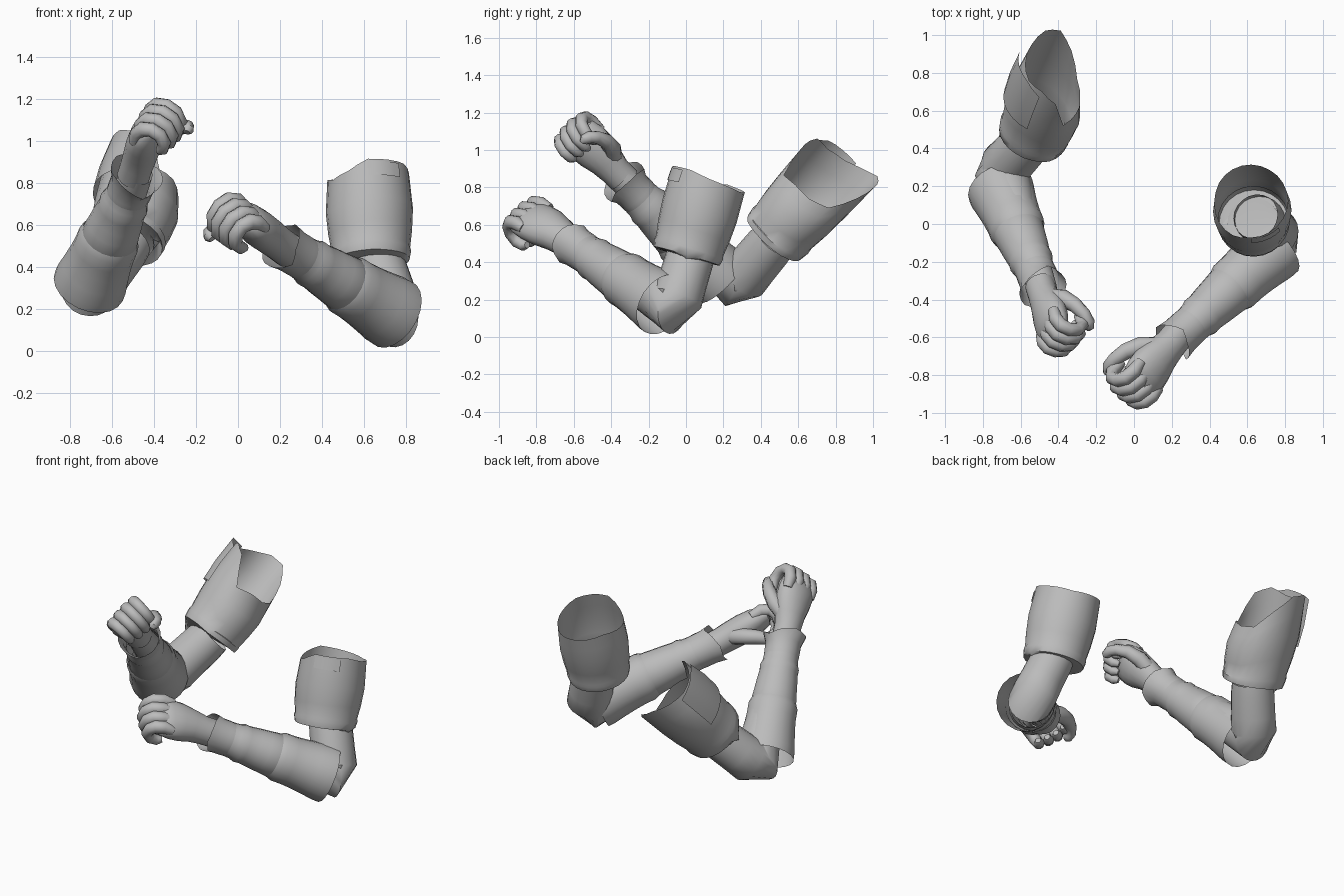
import bpy, bmesh, math
from mathutils import Vector as V

if "Cube" in bpy.data.objects:
    bpy.data.objects.remove(bpy.data.objects["Cube"])

grey = bpy.data.materials.new("plain grey")
grey.diffuse_color = (0.5, 0.5, 0.5, 1)
grey.use_nodes = True
grey.node_tree.nodes["Principled BSDF"].inputs["Base Color"].default_value = grey.diffuse_color
X = V((1, 0, 0))


def finish(name, bm):
    bmesh.ops.recalc_face_normals(bm, faces=bm.faces)
    me = bpy.data.meshes.new(name)
    bm.to_mesh(me)
    bm.free()
    ob = bpy.data.objects.new(name, me)
    bpy.context.collection.objects.link(ob)
    me.materials.append(grey)
    bpy.ops.object.select_all(action='DESELECT')
    bpy.context.view_layer.objects.active = ob
    ob.select_set(True)
    bpy.ops.object.shade_smooth_by_angle(angle=math.radians(50))
    return ob


def loft(name, rings, ref, sides=20, caps=(False, False), rim=None, arc=(0, 360)):
    """rings: (centre, radius along ref, radius across); rim: cyclic end offsets."""
    bm = bmesh.new()
    closed = arc[1] - arc[0] == 360
    n = sides if closed else sides + 1
    rows = []
    for i, (c, ra, rb) in enumerate(rings):
        d = (rings[min(i + 1, len(rings) - 1)][0] - rings[max(i - 1, 0)][0]).normalized()
        e1 = (ref - d * ref.dot(d)).normalized()
        e2 = d.cross(e1)
        row = []
        for j in range(n):
            a = math.radians(arc[0] + (arc[1] - arc[0]) * j / sides)
            p = c + e1 * ra * math.cos(a) + e2 * rb * math.sin(a)
            if rim:
                f = (a / math.tau * len(rim)) % len(rim)
                k = int(f)
                off = rim[k] * (1 - f + k) + rim[(k + 1) % len(rim)] * (f - k)
                p += d * off * (i / (len(rings) - 1)) ** 2
            row.append(bm.verts.new(p))
        rows.append(row)
    for r0, r1 in zip(rows, rows[1:]):
        for j in range(n if closed else n - 1):
            k = (j + 1) % n
            bm.faces.new((r0[j], r0[k], r1[k], r1[j]))
    for use, row in zip(caps, (rows[0], rows[-1])):
        if use:
            bm.faces.new(row)
    return finish(name, bm)


def along(p0, p1, profile):
    """profile: (fraction of the way, radius, optional second radius)."""
    return [(p0.lerp(p1, q[0]), q[1], q[-1]) for q in profile]


def hand(side, origin, d, s, flip, k):
    d = d.normalized()
    s = (s - d * s.dot(d)).normalized()
    n = s.cross(d) * flip

    def at(a, b, c):
        return origin + (d * a + s * b + n * c) * k

    # palm and wrist
    palm = [(-.08, 0, 0, .078, .074), (0, 0, 0, .080, .074), (.07, .005, 0, .094, .078),
            (.14, .005, 0, .112, .080), (.21, 0, .002, .118, .072),
            (.27, -.005, 0, .110, .052), (.285, -.005, 0, .085, .03)]
    loft(side + "_palm", [(at(a, b, c), w * k, h * k) for a, b, c, w, h in palm],
         s, 16, (True, True))
    # four curled fingers
    for i in range(4):
        b = .088 - .058 * i
        g = (1.0, 1.06, 1.0, .88)[i]
        path = [(.20, .028, .028), (.26, .032, .034), (.305, .012, .035), (.325, -.03, .033),
                (.315, -.08, .032), (.275, -.115, .031), (.225, -.115, .028), (.20, -.10, .016)]
        loft(f"{side}_finger_{i + 1}",
             [(at(.2 + (a - .2) * g, b * (1 - .12 * j / 7), c * g), r * k, r * k)
              for j, (a, c, r) in enumerate(path)], s, 10, (True, True))
    # thumb hooked across the palm
    thumb = [(.06, .05, -.01, .045), (.11, .095, -.045, .045), (.17, .115, -.085, .039),
             (.225, .11, -.125, .033), (.255, .09, -.15, .032), (.265, .065, -.16, .027),
             (.262, .05, -.162, .014)]
    loft(side + "_thumb", [(at(a, b, c), r * k, r * k) for a, b, c, r in thumb],
         n, 10, (True, True))


def arm(side, elbow, wrist, joint, upper, cuff, rim_c, end_r, rim, flare):
    # forearm sleeve: wide elbow part, narrow part, flared wrist cuff
    loft(side + "_elbow_sleeve", along(elbow, wrist, [
        (0, .176), (.06, .175), (.14, .165), (.24, .155), (.32, .150), (.40, .150), (.44, .138)]),
        X, rim=None)
    loft(side + "_forearm_sleeve", along(elbow, wrist, [
        (.38, .125), (.43, .138), (.52, .130), (.60, .124), (.68, .116), (.72, .119),
        (.76, .108), (.83, .104)]), X)
    loft(side + "_wrist_cuff", along(elbow, wrist, [
        (.78, .104), (.84, .107), (.91, .108), (.98, flare)]), X,
        rim=[.01, 0, -.03, 0, .02, .01, .02, 0, -.03, .01])
    # bare arm bending through the elbow, open inside the upper sleeve
    d1 = (joint - upper).normalized()
    d2 = (wrist - joint).normalized()
    path = [(upper - d1 * .07, .122), (upper, .130), (upper.lerp(joint, .5), .133),
            (joint - d1 * .04, .138), (joint + (d1 - d2) * .02 + d2 * .03, .135),
            (joint + d2 * .12, .128), (joint + d2 * .3, .11), (joint + d2 * .6, .09),
            (wrist, .075)]
    loft(side + "_arm", [(p, r, r) for p, r in path], X, 20)
    # upper sleeve with its lower edge turned in
    loft(side + "_upper_sleeve", along(cuff, rim_c, [
        (.03, .140), (.0, .172), (.03, .184), (.12, .192), (.16, .188), (.35, .2),
        (.6, .208), (.8, (end_r[0] + .208) / 2, (end_r[1] + .208) / 2), (1.0, *end_r)]),
        X, 24, rim=rim)


# arm on the +x side
arm("left", V((.745, -.125, .175)), V((.20, -.63, .51)), V((.75, -.06, .165)),
    V((.665, .02, .42)), V((.635, .0, .42)), V((.62, .12, .84)), (.195, .205),
    [.0, -.01, -.02, -.01, 0, .01, -.02, -.05, -.03, .02, .02, .02], .118)
hand("left", V((.19, -.64, .515)), V((-.57, -.70, .42)), V((-.17, .10, .16)), 1, 1.12)

# arm on the -x side
arm("right", V((-.71, .19, .31)), V((-.48, -.35, .85)), V((-.70, .285, .295)),
    V((-.56, .44, .48)), V((-.54, .46, .52)), V((-.42, .78, .87)), (.175, .215),
    [-.14, -.11, .02, .13, .14, .10, .06, .05, .07, .02, -.16, -.14], .13)
hand("right", V((-.48, -.38, .89)), V((.22, -.68, .68)), V((.4, .55, .7)), -1, 1.06)

# torn flaps lying over the upper sleeves
loft("right_sleeve_flap", along(V((-.54, .46, .52)), V((-.42, .78, .87)),
     [(.55, .225), (.8, .23), (1.05, .22)]), X, 6,
     rim=[0, 0, 0, 0, .05, .06, .06, 0, -.06, -.1], arc=(165, 245))
loft("left_sleeve_flap", along(V((.635, 0, .42)), V((.62, .12, .84)),
     [(.86, .212), (1.02, .208)]), X, 5, arc=(270, 315))
